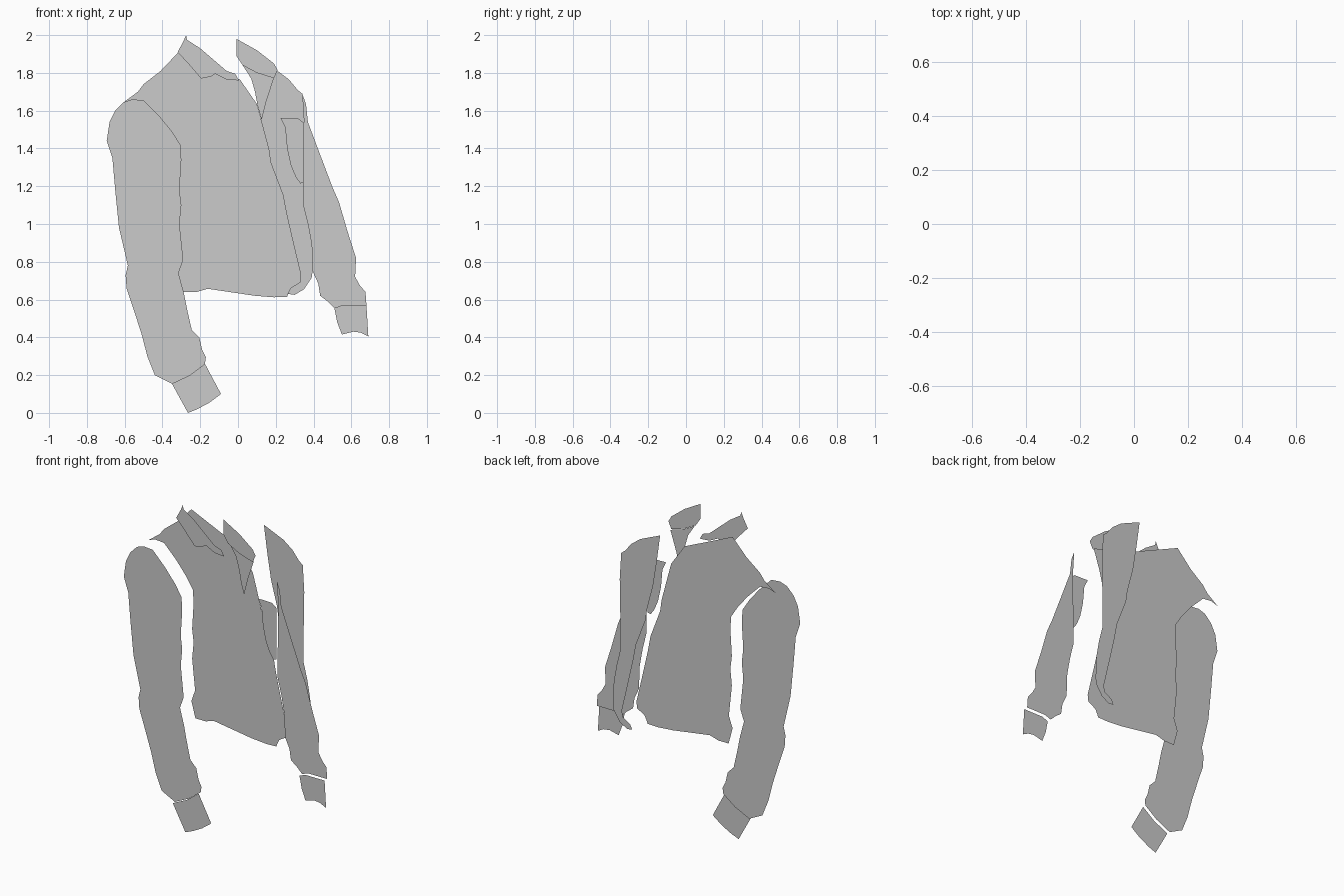
import bpy, bmesh

# Jacket as flat cut-out pieces, each lying in a plane at its own depth.

def piece(name, y, outline):
    """One flat sheet facing the front, from an (x, z) outline."""
    bm = bmesh.new()
    face = bm.faces.new([bm.verts.new((x, y, z)) for x, z in outline])
    face.normal_update()
    if face.normal.y > 0:
        face.normal_flip()
    bmesh.ops.triangulate(bm, faces=[face], ngon_method='EAR_CLIP')
    mesh = bpy.data.meshes.new(name)
    bm.to_mesh(mesh)
    bm.free()
    ob = bpy.data.objects.new(name, mesh)
    bpy.context.collection.objects.link(ob)
    return ob

# Seams shared by neighbouring pieces, top to bottom
armhole = [(-.605, 1.645), (-.56, 1.66), (-.50, 1.655), (-.415, 1.57), (-.35, 1.49),
           (-.305, 1.42), (-.30, 1.34), (-.31, 1.18), (-.30, 1.10), (-.31, 1.0),
           (-.29, .81), (-.315, .74), (-.288, .64)]
front_edge = [(.125, 1.545), (.165, 1.395), (.175, 1.325), (.24, 1.155), (.26, 1.05),
              (.29, .92), (.335, .73), (.33, .69), (.28, .66), (.265, .63)]
side_seam = [(.34, 1.69), (.35, 1.53), (.345, 1.24), (.345, 1.10), (.37, 1.0),
             (.39, .89), (.395, .75)]
cuff_seam_left = [(-.175, .26), (-.255, .20), (-.35, .155)]
cuff_seam_right = [(.68, .57), (.55, .57), (.51, .555)]

# Main body
piece("body", 0.0,
      [(-.315, 1.91), (.01, 1.765), (.10, 1.635)] + front_edge
      + [(.26, .614), (.19, .612), (.09, .62), (-.16, .657), (-.22, .64)]
      + armhole[::-1] + [(-.53, 1.70), (-.50, 1.74), (-.41, 1.81)])

# Open front panel, set furthest back
piece("side_panel", .14,
      [(.077, 1.867), (.10, 1.70)] + front_edge
      + [(.30, .625), (.35, .655), (.39, .715)] + side_seam[::-1]
      + [(.315, 1.71), (.27, 1.765), (.21, 1.81)])

# Sleeves
piece("left_sleeve", -.11,
      armhole + [(-.27, .55), (-.245, .44), (-.205, .40), (-.19, .335), (-.17, .295)]
      + cuff_seam_left
      + [(-.44, .20), (-.48, .30), (-.51, .415), (-.55, .54), (-.59, .66), (-.595, .73),
         (-.583, .78), (-.63, .98), (-.65, 1.18), (-.665, 1.35), (-.695, 1.44),
         (-.68, 1.54), (-.65, 1.60)])
piece("right_sleeve", -.11,
      [(.36, 1.635), (.37, 1.54), (.43, 1.38), (.50, 1.195), (.535, 1.115), (.58, .96),
       (.625, .82), (.62, .72), (.645, .675), (.675, .64)] + cuff_seam_right
      + [(.475, .59), (.435, .62), (.425, .685)] + side_seam[::-1])

# Cuffs
piece("left_cuff", -.13,
      cuff_seam_left + [(-.265, .0), (-.215, .02), (-.15, .055), (-.09, .10)])
piece("right_cuff", -.135,
      cuff_seam_right + [(.525, .48), (.55, .415), (.61, .43), (.65, .425), (.69, .405)])

# Collar wings and the stand under the open one
piece("left_collar", -.14,
      [(-.275, 2.0), (-.27, 1.975), (-.20, 1.93), (-.06, 1.81), (-.015, 1.795),
       (.005, 1.76), (-.06, 1.765), (-.12, 1.795), (-.145, 1.78), (-.195, 1.77),
       (-.26, 1.845), (-.32, 1.91), (-.29, 1.965)])
piece("right_collar", -.13,
      [(-.008, 1.98), (-.008, 1.89), (.025, 1.84), (.10, 1.80), (.19, 1.772),
       (.21, 1.815), (.19, 1.85), (.10, 1.92)])
piece("collar_stand", -.12,
      [(.025, 1.84), (.07, 1.77), (.09, 1.70), (.105, 1.62), (.125, 1.55), (.15, 1.65),
       (.19, 1.772), (.10, 1.80)])

# Chest pocket patch
piece("pocket", -.13,
      [(.225, 1.56), (.32, 1.558), (.35, 1.535), (.35, 1.22), (.33, 1.215), (.305, 1.25),
       (.28, 1.31), (.26, 1.40), (.25, 1.51)])
